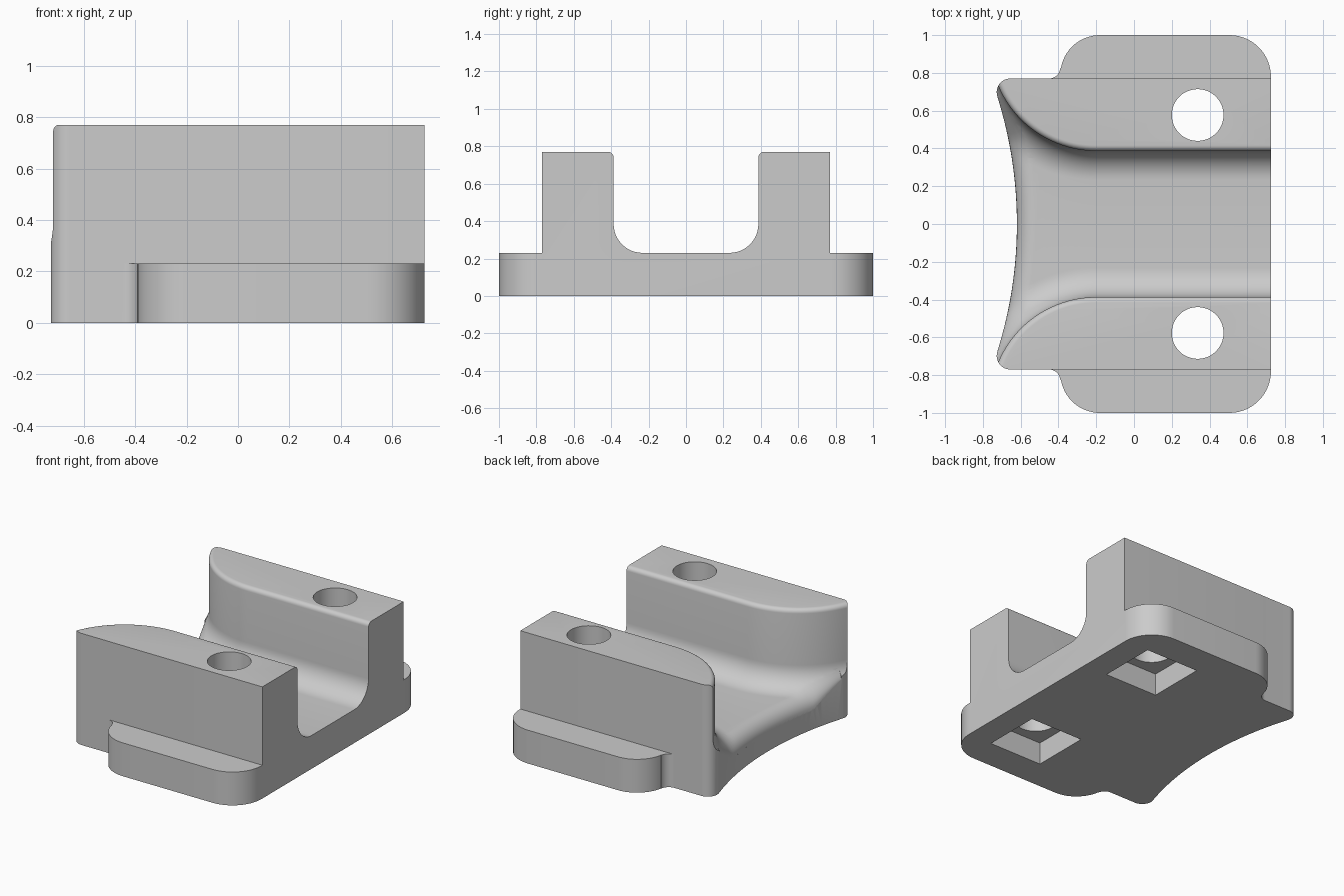
import bpy, bmesh
from math import sin, cos, radians, hypot, sqrt, asin

cube = bpy.data.objects.get("Cube")
if cube:
    bpy.data.objects.remove(cube, do_unlink=True)

HEIGHT, FLOOR = 0.77, 0.23
FLARE_X, FLARE_Y, FLARE_R = -0.2, 0.95, 0.563   # flare arc of the channel walls
FILLET, ROUND = 0.155, 0.03
END_X, END_R = -2.87, 2.25                      # big concave end arc

grey = bpy.data.materials.new("plain grey")
grey.use_nodes = True
grey.diffuse_color = (0.6, 0.6, 0.6, 1)
grey.node_tree.nodes["Principled BSDF"].inputs["Base Color"].default_value = (0.6, 0.6, 0.6, 1)


def arc(cx, cy, r, start, end, steps=14):
    angles = [radians(start + (end - start) * i / steps) for i in range(steps + 1)]
    return [(cx + r * cos(a), cy + r * sin(a)) for a in angles]


def loft(name, sections):
    """Closed solid through matching rings of points."""
    bm = bmesh.new()
    rings = [[bm.verts.new(p) for p in s] for s in sections]
    n = len(rings[0])
    for a, b in zip(rings, rings[1:]):
        for i in range(n):
            j = (i + 1) % n
            bm.faces.new((a[i], a[j], b[j], b[i]))
    bm.faces.new(rings[0])
    bm.faces.new(rings[-1])
    bmesh.ops.recalc_face_normals(bm, faces=bm.faces)
    mesh = bpy.data.meshes.new(name)
    bm.to_mesh(mesh)
    bm.free()
    mesh.materials.append(grey)
    obj = bpy.data.objects.new(name, mesh)
    bpy.context.collection.objects.link(obj)
    return obj


def prism(name, outline, z0, z1):
    return loft(name, [[(x, y, z) for x, y in outline] for z in (z0, z1)])


def box(name, x0, x1, y0, y1, z0, z1):
    return prism(name, [(x0, y0), (x1, y0), (x1, y1), (x0, y1)], z0, z1)


# Body outline: rounded flange, inner fillet, rounded horn, concave end
half = arc(0.505, 0.78, 0.22, 0, 90)
half += arc(-0.18, 0.79, 0.21, 90, 170)
half += arc(-0.45, 0.83, 0.06, -5, -90, 8)
half += arc(-0.655, 0.698, 0.072, 90, 197)
tip_angle = asin(0.677 / END_R)
half += [(END_X + END_R * cos(tip_angle * k / 16), END_R * sin(tip_angle * k / 16))
         for k in range(15, 0, -1)]
outline = half + [(END_X + END_R, 0)] + [(x, -y) for x, y in reversed(half)]
body = prism("mount_body", outline, 0, HEIGHT)

cutters = []

# Flange ledges, bolt holes and square nut pockets on both sides
for side in (-1, 1):
    y0, y1 = sorted((side * 0.7705, side * 1.2))
    cutters.append(box("ledge_cutter", -0.6, 1, y0, y1, FLOOR, 1))
    y = side * 0.577
    cutters.append(prism("bolt_hole_cutter", arc(0.337, y, 0.137, 0, 352.5, 47), -0.1, 1))
    cutters.append(box("nut_pocket_cutter", 0.132, 0.542, y - 0.205, y + 0.205, -0.1, 0.155))

# Channel profile: distance from the wall and height, floor fillet to top round
profile = [(FILLET + x, z) for x, z in arc(0, FLOOR + FILLET, FILLET, 270, 180, 12)]
profile += arc(-ROUND, HEIGHT - ROUND, ROUND, 0, 90, 6)
profile.append((-ROUND, 1))


def channel_section(angle, x=None):
    side = []
    for d, z in profile:
        px = FLARE_X - (FLARE_R + d) * sin(angle) if x is None else x
        side.append((px, FLARE_Y - (FLARE_R + d) * cos(angle), z))
    return side + [(px, -py, z) for px, py, z in reversed(side)]


last = radians(86)
sections = [channel_section(0, 1)]
sections += [channel_section(last * i / 28) for i in range(29)]
sections.append(channel_section(last, -1.3))
cutters.append(loft("channel_cutter", sections))


# Rounded lip where the channel floor meets the concave end
def wall_distance(x, y):
    return hypot(x - FLARE_X, abs(y) - FLARE_Y) - FLARE_R if x < FLARE_X else FILLET


def floor_height(x, y):
    d = min(max(wall_distance(x, y), 0), FILLET)
    return FLOOR + FILLET - sqrt(FILLET ** 2 - (FILLET - d) ** 2)


def lip_section(phi):
    def at(t):
        return END_X + (END_R + t) * cos(phi), (END_R + t) * sin(phi)
    rad = min(0.1, 0.8 * wall_distance(*at(0)))
    low, high = [], []
    for k in range(9):
        a = radians(90 * k / 8)
        x, y = at(rad * (1 - cos(a)))
        h = floor_height(x, y)
        low.append((x, y, h - rad * (1 - sin(a)) + (0.001 if k == 8 else 0)))
        high.append((x, y, h + 0.03))
    x, y = at(-0.02)
    low.insert(0, (x, y, low[0][2]))
    high.insert(0, (x, y, high[0][2]))
    return low + high[::-1]


reach = asin(0.665 / END_R)
cutters.append(loft("lip_cutter", [lip_section(reach * i / 24) for i in range(-24, 25)]))

# Cut everything out of the body
bpy.ops.object.select_all(action="DESELECT")
bpy.context.view_layer.objects.active = body
body.select_set(True)
for cutter in cutters:
    cutter.hide_render = True
    mod = body.modifiers.new(cutter.name, "BOOLEAN")
    mod.operation = "DIFFERENCE"
    mod.solver = "EXACT"
    mod.object = cutter
    bpy.ops.object.modifier_apply(modifier=mod.name)
    bpy.data.objects.remove(cutter, do_unlink=True)

bpy.ops.object.shade_smooth_by_angle(angle=radians(30))
